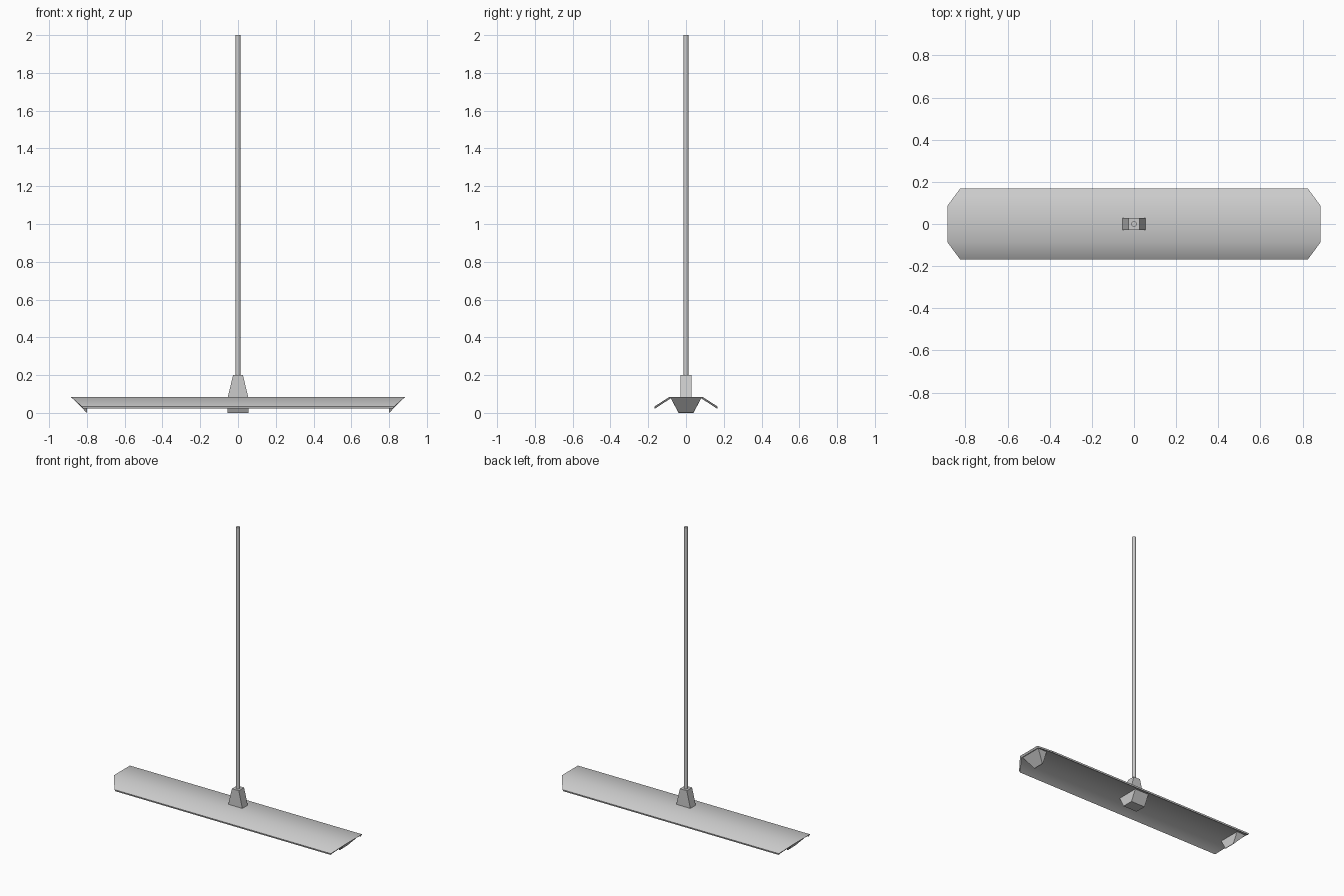
import bpy, bmesh, math

cube = bpy.data.objects.get("Cube")
if cube:
    bpy.data.objects.remove(cube)

metal = bpy.data.materials.new("light_grey_metal")
metal.use_nodes = True
grey = (0.6, 0.6, 0.6, 1)
metal.diffuse_color = grey
metal.node_tree.nodes["Principled BSDF"].inputs["Base Color"].default_value = grey


def loft(name, rings, smooth=None):
    """Closed solid through rings of equal point count, capped at both ends."""
    bm = bmesh.new()
    rows = [[bm.verts.new(p) for p in ring] for ring in rings]
    n = len(rows[0])
    for a, b in zip(rows, rows[1:]):
        for i in range(n):
            j = (i + 1) % n
            bm.faces.new((a[i], a[j], b[j], b[i]))
    bm.faces.new(rows[0])
    bm.faces.new(rows[-1])
    bmesh.ops.recalc_face_normals(bm, faces=bm.faces)
    mesh = bpy.data.meshes.new(name)
    bm.to_mesh(mesh)
    bm.free()
    obj = bpy.data.objects.new(name, mesh)
    bpy.context.collection.objects.link(obj)
    mesh.materials.append(metal)
    if smooth:
        bpy.ops.object.select_all(action='DESELECT')
        obj.select_set(True)
        bpy.context.view_layer.objects.active = obj
        bpy.ops.object.shade_smooth_by_angle(angle=math.radians(smooth))
    return obj


def rect(x0, x1, y, z):
    return [(x0, -y, z), (x1, -y, z), (x1, y, z), (x0, y, z)]


# Folded reflector shade with mitred ends: (y, z, half length)
half = [(0.168, 0.033, 0.825), (0.087, 0.085, 0.885)]
inner = [(0.084, 0.075, 0.875), (0.165, 0.022, 0.82)]
profile = half + [(-y, z, x) for y, z, x in reversed(half)]
profile += [(-y, z, x) for y, z, x in inner] + inner[::-1]
profile = profile[:4] + [(-y, z, x) for y, z, x in inner[::-1]] + inner
loft("shade", [[(s * x, y, z) for y, z, x in profile] for s in (-1, 1)], 45)

# Tapered mount and hanging rod
loft("rod_mount", [rect(-0.055, 0.055, 0.029, 0.08),
                   rect(-0.026, 0.026, 0.029, 0.2)])
loft("hanging_rod", [[(0.0135 * math.cos(k * math.pi / 4), 0.0135 * math.sin(k * math.pi / 4), z)
                      for k in range(8)] for z in (0.19, 2.0)], 60)

# Middle lamp holder under the shade
loft("middle_holder", [rect(-0.055, 0.055, 0.08, 0.077),
                       rect(-0.055, 0.055, 0.04, 0.0)])

# Wedge lamp holders at both ends
for side, s in (("left", 1), ("right", -1)):
    loft(side + "_end_holder", [rect(s * 0.8, s * 0.872, 0.08, 0.077),
                                rect(s * 0.8, s * 0.804, 0.04, 0.003)])
